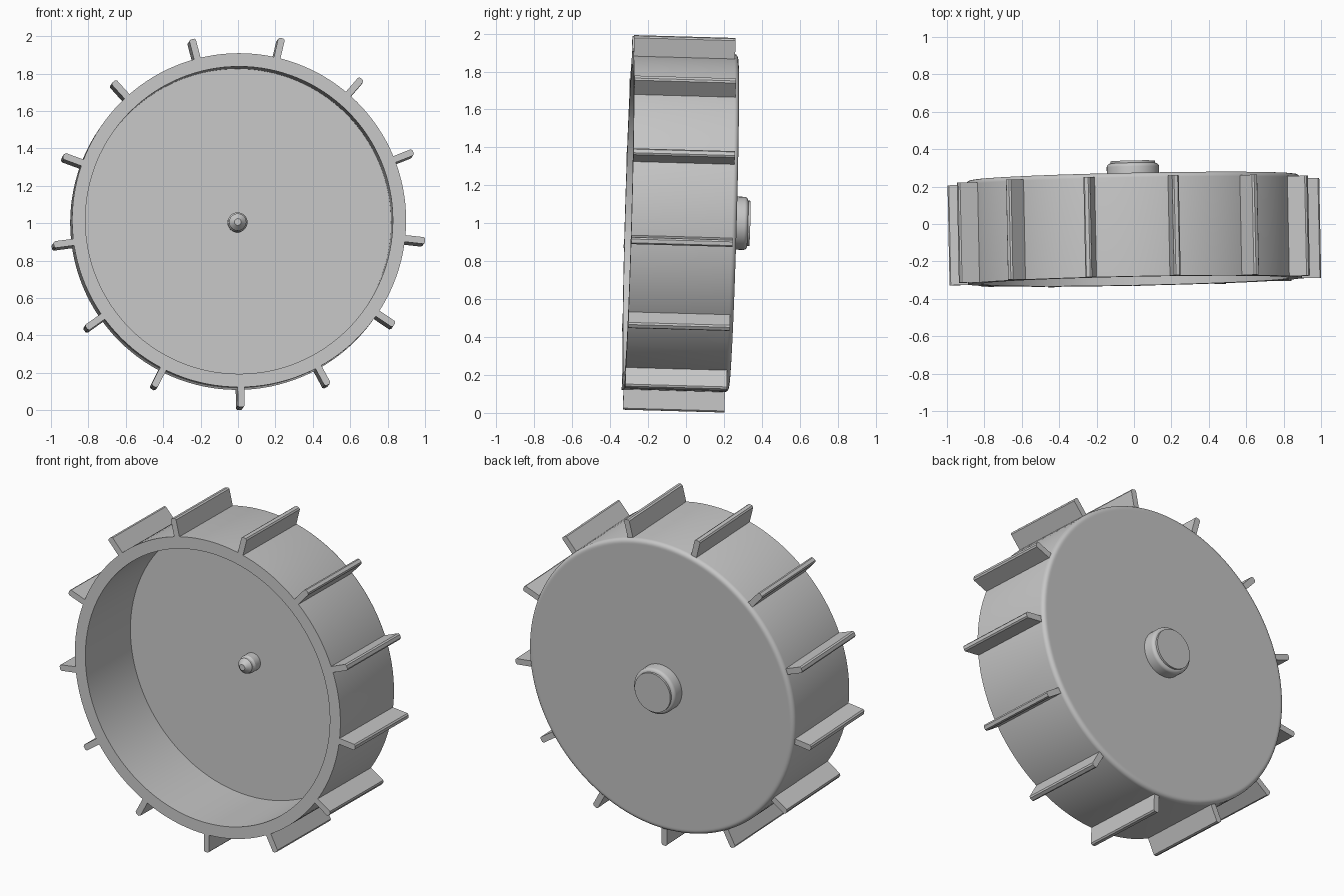
import bpy, bmesh, math
from mathutils import Matrix, Vector, Euler

cube = bpy.data.objects.get("Cube")
if cube:
    bpy.data.objects.remove(cube, do_unlink=True)

GREY = (0.57, 0.57, 0.57, 1)
grey = bpy.data.materials.new("plain_grey")
grey.use_nodes = True
grey.diffuse_color = GREY
grey.node_tree.nodes["Principled BSDF"].inputs["Base Color"].default_value = GREY

# The whole wheel leans very slightly off the y axis
LEAN = Matrix.Translation((0, 0, 1.008)) @ Euler((-0.028, 0, 0.02)).to_matrix().to_4x4()
FRONT, BACK, FLOOR = -0.305, 0.25, 0.147
RADIUS, INNER, FILLET = 0.893, 0.822, 0.025


def finish(name, bm):
    bmesh.ops.recalc_face_normals(bm, faces=bm.faces)
    mesh = bpy.data.meshes.new(name)
    bm.to_mesh(mesh)
    bm.free()
    mesh.materials.append(grey)
    mesh.shade_smooth()
    mesh.set_sharp_from_angle(angle=math.radians(30))
    obj = bpy.data.objects.new(name, mesh)
    obj.matrix_world = LEAN
    bpy.context.collection.objects.link(obj)
    return obj


def arc(radius, depth, size, steps=5):
    """Quarter-round corner from the side wall to the end face."""
    turns = [math.pi / 2 * i / steps for i in range(steps + 1)]
    return [(radius - size + size * math.cos(t), depth - size + size * math.sin(t))
            for t in turns]


def lathe(name, profile, segments):
    """Turn (radius, depth) points around the y axis."""
    bm = bmesh.new()
    verts = [bm.verts.new((r, y, 0)) for r, y in profile]
    edges = [bm.edges.new(pair) for pair in zip(verts, verts[1:])]
    bmesh.ops.spin(bm, geom=verts + edges, cent=(0, 0, 0), axis=(0, 1, 0),
                   angle=math.tau, steps=segments)
    bmesh.ops.remove_doubles(bm, verts=bm.verts, dist=1e-5)
    return finish(name, bm)


# Open drum with a floor and a rounded back edge; a narrow ring keeps the back flat
lathe("drum", [(0, FLOOR), (INNER, FLOOR), (INNER, FRONT), (RADIUS, FRONT)]
      + arc(RADIUS, BACK, FILLET) + [(0.86, BACK), (0, BACK)], 128)

# Hub knob on the back, with a rounded shoulder and a low cap
lathe("back_knob", [(0, BACK - 0.02), (0.14, BACK - 0.02)]
      + arc(0.14, 0.325, 0.02) + [(0.12, 0.337), (0, 0.337)], 64)

# Small pointed axle pin inside the drum
lathe("axle_pin", [(0, FLOOR + 0.02), (0.053, FLOOR + 0.02), (0.053, FLOOR - 0.05),
                   (0.046, FLOOR - 0.062), (0.046, FLOOR - 0.075),
                   (0.018, FLOOR - 0.105), (0, FLOOR - 0.105)], 32)

# Paddle blades, with chamfered tips, evenly spaced around the drum
COUNT, HALF, CHAMFER, TIP = 13, 0.018, 0.008, 1.0
PHASE = math.pi - 0.011
section = [(-HALF, 0.88), (HALF, 0.88), (HALF, TIP - CHAMFER),
           (HALF - CHAMFER, TIP), (CHAMFER - HALF, TIP), (-HALF, TIP - CHAMFER)]
for i in range(COUNT):
    turn = Matrix.Rotation(PHASE + math.tau * i / COUNT, 4, 'Y')
    bm = bmesh.new()
    face = bm.faces.new([bm.verts.new(turn @ Vector((x, FRONT, z))) for x, z in section])
    new = bmesh.ops.extrude_face_region(bm, geom=[face])["geom"]
    bmesh.ops.translate(bm, vec=(0, 0.23 - FRONT, 0),
                        verts=[v for v in new if isinstance(v, bmesh.types.BMVert)])
    finish(f"paddle_blade_{i + 1}", bm)
